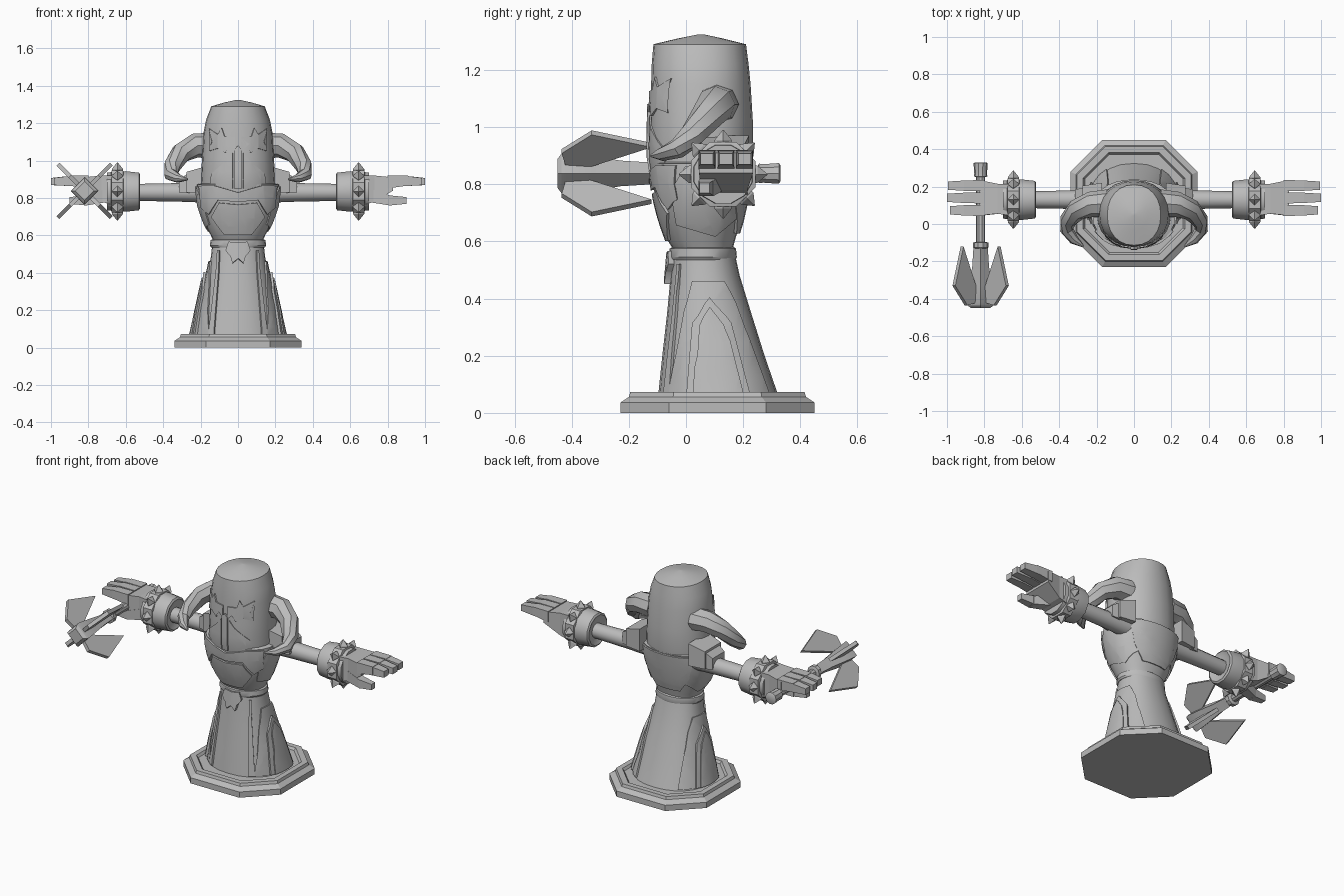
import bpy, bmesh, math
from mathutils import Vector
from mathutils.bvhtree import BVHTree

if "Cube" in bpy.data.objects:
    bpy.data.objects.remove(bpy.data.objects["Cube"])

grey = bpy.data.materials.new("stone_grey")
grey.diffuse_color = (0.5, 0.5, 0.5, 1)
grey.use_nodes = True
grey.node_tree.nodes["Principled BSDF"].inputs["Base Color"].default_value = grey.diffuse_color


def finish(name, bm, angle=35):
    bmesh.ops.recalc_face_normals(bm, faces=bm.faces)
    me = bpy.data.meshes.new(name)
    bm.to_mesh(me)
    bm.free()
    ob = bpy.data.objects.new(name, me)
    bpy.context.collection.objects.link(ob)
    me.materials.append(grey)
    bpy.ops.object.select_all(action='DESELECT')
    ob.select_set(True)
    bpy.context.view_layer.objects.active = ob
    bpy.ops.object.shade_smooth_by_angle(angle=math.radians(angle))
    return ob


def loft(name, secs, n=16, axis=None, power=2.0, rot=0.0, angle=35):
    """Skin capped rings; each section is (centre, half width, half height)."""
    bm = bmesh.new()
    pts = [Vector(s[0]) for s in secs]
    rings = []
    for i, (c, a, b) in enumerate(secs):
        t = Vector(axis) if axis else pts[min(i + 1, len(pts) - 1)] - pts[max(i - 1, 0)]
        t.normalize()
        ref = Vector((0, 1, 0)) if abs(t.z) > 0.9 else Vector((0, 0, 1))
        u = ref.cross(t).normalized()
        v = t.cross(u)
        ring = []
        for k in range(n):
            w = math.tau * k / n + rot
            co, si = math.cos(w), math.sin(w)
            x = math.copysign(abs(co) ** (2 / power), co) * a
            y = math.copysign(abs(si) ** (2 / power), si) * b
            ring.append(bm.verts.new(pts[i] + u * x + v * y))
        rings.append(ring)
    for r, s in zip(rings, rings[1:]):
        for k in range(n):
            bm.faces.new((r[k], r[(k + 1) % n], s[(k + 1) % n], s[k]))
    bm.faces.new(rings[0])
    bm.faces.new(rings[-1])
    return finish(name, bm, angle)


def upright(name, rows, n=24, power=2.0):
    """Body part from rows of (z, half width, front y, back y)."""
    return loft(name, [((0, (f + b) / 2, z), w, (b - f) / 2) for z, w, f, b in rows],
                n, (0, 0, 1), power)


def block(name, p, q, s0, s1):
    """Four sided bar from p to q along x, tapering between half sizes."""
    r = math.sqrt(2)
    return loft(name, [(p, s0[0] * r, s0[1] * r), (q, s1[0] * r, s1[1] * r)],
                4, (1, 0, 0), 2, math.pi / 4)


def plate(name, target, outline, direction, height):
    """Raised panel wrapped on a body part; outline is (across, z)."""
    tree = BVHTree.FromPolygons([v.co for v in target.data.vertices],
                                [p.vertices[:] for p in target.data.polygons])
    d = Vector(direction)
    bm = bmesh.new()
    f = bm.faces.new([bm.verts.new((u, 0, z)) for u, z in outline])
    bmesh.ops.triangulate(bm, faces=[f])
    for ax, lo in ((0, min(p[0] for p in outline)), (2, min(p[1] for p in outline))):
        for i in range(1, 10):
            co, no = Vector(), Vector()
            co[ax], no[ax] = lo + i * 0.045, 1
            bmesh.ops.bisect_plane(bm, geom=bm.verts[:] + bm.edges[:] + bm.faces[:],
                                   plane_co=co, plane_no=no)
    ext = bmesh.ops.extrude_face_region(bm, geom=bm.faces[:])
    for g in ext["geom"]:
        if isinstance(g, bmesh.types.BMVert):
            g.co.y = 1
    for v in bm.verts:
        h = height if v.co.y > 0.5 else -0.008
        p = Vector((v.co.x, 0, v.co.z)) if d.y else Vector((0, v.co.x, v.co.z))
        hit, no, _, _ = tree.ray_cast(p - d * 2, d)
        if hit is None:
            hit, no, _, _ = tree.find_nearest(p - d * 0.3)
        if no.dot(d) > 0:
            no = -no
        v.co = hit + no * h
    return finish(name, bm, 30)


def mirror_pts(half):
    return half + [(-u, z) for u, z in reversed(half) if abs(u) > 1e-4]


FRONT, BACK = (0, 1, 0), (0, -1, 0)

# Stepped eight sided base with a sunken top
bm = bmesh.new()
rings = []
for z, r in ((0, .34), (.036, .34), (.056, .31), (.073, .305), (.073, .272), (.058, .262)):
    c = r * 0.5
    rings.append([bm.verts.new((x, y + .11, z)) for x, y in
                  ((r, -c), (r, c), (c, r), (-c, r), (-r, c), (-r, -c), (-c, -r), (c, -r))])
for r, s in zip(rings, rings[1:]):
    for k in range(8):
        bm.faces.new((r[k], r[(k + 1) % 8], s[(k + 1) % 8], s[k]))
bm.faces.new(rings[0])
bm.faces.new(rings[-1])
finish("base", bm, 10)

# Robe skirt, belt, torso and helmet
skirt = upright("skirt", [(.055, .238, -.098, .325), (.2, .207, -.083, .275),
                          (.35, .172, -.066, .228), (.48, .146, -.054, .188),
                          (.57, .135, -.046, .168)], 24, 2.2)
upright("belt", [(.535, .143, -.055, .174), (.545, .15, -.06, .178),
                 (.575, .147, -.057, .175), (.58, .135, -.048, .168)])
torso = upright("torso", [(.565, .13, -.04, .162), (.60, .145, -.062, .17),
                          (.67, .182, -.088, .192), (.75, .21, -.108, .21),
                          (.82, .222, -.117, .222), (.872, .222, -.12, .23),
                          (.88, .19, -.11, .21)], 24, 2.3)
helmet = upright("helmet", [(.84, .195, -.118, .225), (.9, .198, -.128, .234),
                            (1.02, .192, -.126, .234), (1.15, .184, -.122, .226),
                            (1.22, .17, -.12, .219), (1.29, .143, -.114, .21),
                            (1.31, .075, -.03, .13), (1.325, .008, .045, .06)], 24, 2.15)

# Face: brow strip, nose guard and jagged eye plates
plate("nose_guard", helmet, mirror_pts([(.018, .85), (.018, 1.06), (.0, 1.08)]), FRONT, .012)
for s in (-1, 1):
    plate("jagged_eye", helmet, [(s * u, z) for u, z in (
        (.015, 1.05), (.06, 1.09), (.066, 1.04), (.105, 1.065), (.15, 1.05), (.135, 1.10),
        (.15, 1.17), (.105, 1.14), (.085, 1.175), (.07, 1.13), (.015, 1.125))], FRONT, .008)
    plate("cheek_guard", helmet, [(s * u, z) for u, z in (
        (.028, .85), (.15, .85), (.14, .93), (.06, 1.0), (.028, 1.04))], FRONT, .006)

# Torso armour plates and buckle
plate("belly_plate", torso, mirror_pts([(.07, .605), (.14, .70), (.10, .775), (.0, .765)]),
      FRONT, .01)
for s in (-1, 1):
    plate("chest_plate", torso, [(s * u, z) for u, z in (
        (.0, .83), (.0, .78), (.105, .79), (.15, .715), (.19, .75), (.2, .865), (.13, .868))],
        FRONT, .012)
    plate("flank_plate", torso, [(-.03, .66), (.1, .62), (.17, .68), (.2, .8), (.18, .862),
                                 (.0, .862), (-.05, .78)], (-s, 0, 0), .008)
plate("back_plate", torso, mirror_pts([(.08, .63), (.14, .72), (.18, .865)]), BACK, .01)
plate("star_buckle", skirt, mirror_pts([(.0, .475), (.028, .45), (.04, .49), (.06, .52),
                                        (.045, .565), (.0, .56)]), FRONT, .022)

# Layered arches on the skirt
for s in (-1, 1):
    plate("outer_arch", skirt, [(-.055, .065), (.0, .36), (.025, .46), (.13, .46), (.17, .38),
                                (.285, .065)], (-s, 0, 0), .01)
    plate("inner_arch", skirt, [(.01, .065), (.03, .31), (.08, .40), (.15, .31), (.215, .065)],
          (-s, 0, 0), .022)
    plate("pointed_panel", skirt, [(.035, .065), (.05, .30), (.08, .365), (.13, .30),
                                   (.19, .065)], (-s, 0, 0), .028)
    plate("front_fold", skirt, [(s * u, z) for u, z in (
        (.125, .065), (.155, .065), (.115, .4), (.105, .52), (.095, .52), (.10, .4))],
        FRONT, .01)

AY, AZ = .13, .835
for s in (-1, 1):
    # Curled horn
    loft("horn", [((s * x, y, z), r, h) for x, y, z, r, h in (
        (.14, .11, 1.08, .075, .07), (.23, .105, 1.08, .068, .065),
        (.305, .075, 1.04, .058, .056), (.352, .02, .97, .046, .046),
        (.36, -.03, .925, .036, .036), (.32, -.085, .905, .026, .024),
        (.27, -.12, .90, .006, .006))], 8, angle=40)
    # Shoulder pad of two overlapping blocks
    block("shoulder_pad", (s * .17, .125, .90), (s * .275, .125, .885), (.095, .07), (.08, .055))
    block("shoulder_edge", (s * .26, .125, .88), (s * .315, .125, .865), (.07, .055), (.06, .035))
    # Arm, cuff and spiked bracelet
    loft("arm", [((s * x, AY, .83), r, r) for x, r in ((.17, .055), (.3, .05), (.56, .045))],
         12, (1, 0, 0))
    loft("cuff", [((s * x, AY, AZ), r, r) for x, r in (
        (.535, .07), (.523, .093), (.53, .104), (.60, .112), (.70, .105), (.70, .08))],
        12, (1, 0, 0), rot=math.pi / 12, angle=30)
    loft("bracelet", [((s * x, AY, AZ), r, r) for x, r in (
        (.61, .105), (.615, .122), (.675, .122), (.68, .105))], 8, (1, 0, 0),
        rot=math.pi / 8, angle=20)
    for k in range(8):
        w = math.tau * k / 8
        d = Vector((0, math.cos(w), math.sin(w)))
        c = Vector((s * .645, AY, AZ))
        loft("spike", [(c + d * r, a, a) for r, a in ((.105, .03), (.12, .03), (.155, .002))],
             4, d[:], angle=10)
    # Hand with thumb and three fingers
    block("wrist", (s * .66, .13, .84), (s * .73, .135, .85), (.085, .08), (.08, .07))
    block("palm", (s * .73, .135, .85), (s * .83, .14, .875), (.08, .07), (.095, .035))
    for y, end in ((.073, .985), (.14, 1.0), (.205, .995)):
        block("finger_base", (s * .80, y, .885), (s * .91, y, .893), (.03, .034), (.028, .026))
        block("finger_tip", (s * .90, y, .891), (s * end, y, .888), (.028, .027), (.022, .019))
    block("thumb_base", (s * .72, .09, .81), (s * .82, .07, .785), (.035, .035), (.026, .026))
    block("thumb_tip", (s * .81, .07, .787), (s * .90, .065, .787), (.026, .027), (.018, .018))

# Mace held across the hand
MX, MZ = -.82, .838
loft("mace_shaft", [((MX, y, MZ), r, r) for y, r in (
    (.33, .03), (.325, .038), (.27, .034), (.255, .036), (.25, .024), (-.095, .024),
    (-.10, .042), (-.125, .042), (-.13, .033))], 10, (0, 1, 0))
loft("mace_head", [((MX, y, MZ), r, r) for y, r in (
    (-.12, .038), (-.23, .045), (-.33, .062), (-.42, .074), (-.435, .07), (-.45, .05))],
    4, (0, 1, 0), angle=20)
for k in range(4):
    w = math.tau * (k + .5) / 4
    d = Vector((math.cos(w), 0, math.sin(w)))
    t = Vector((-d.z, 0, d.x)) * .011
    bm = bmesh.new()
    prof = [(-.12, .14), (-.33, .202), (-.435, .11), (-.42, .04), (-.33, .045)]
    f = bm.faces.new([bm.verts.new(Vector((MX, y, MZ)) + d * r - t) for y, r in prof])
    g = bmesh.ops.extrude_face_region(bm, geom=[f])["geom"]
    bmesh.ops.translate(bm, vec=t * 2, verts=[v for v in g if isinstance(v, bmesh.types.BMVert)])
    finish("mace_blade", bm, 20)
